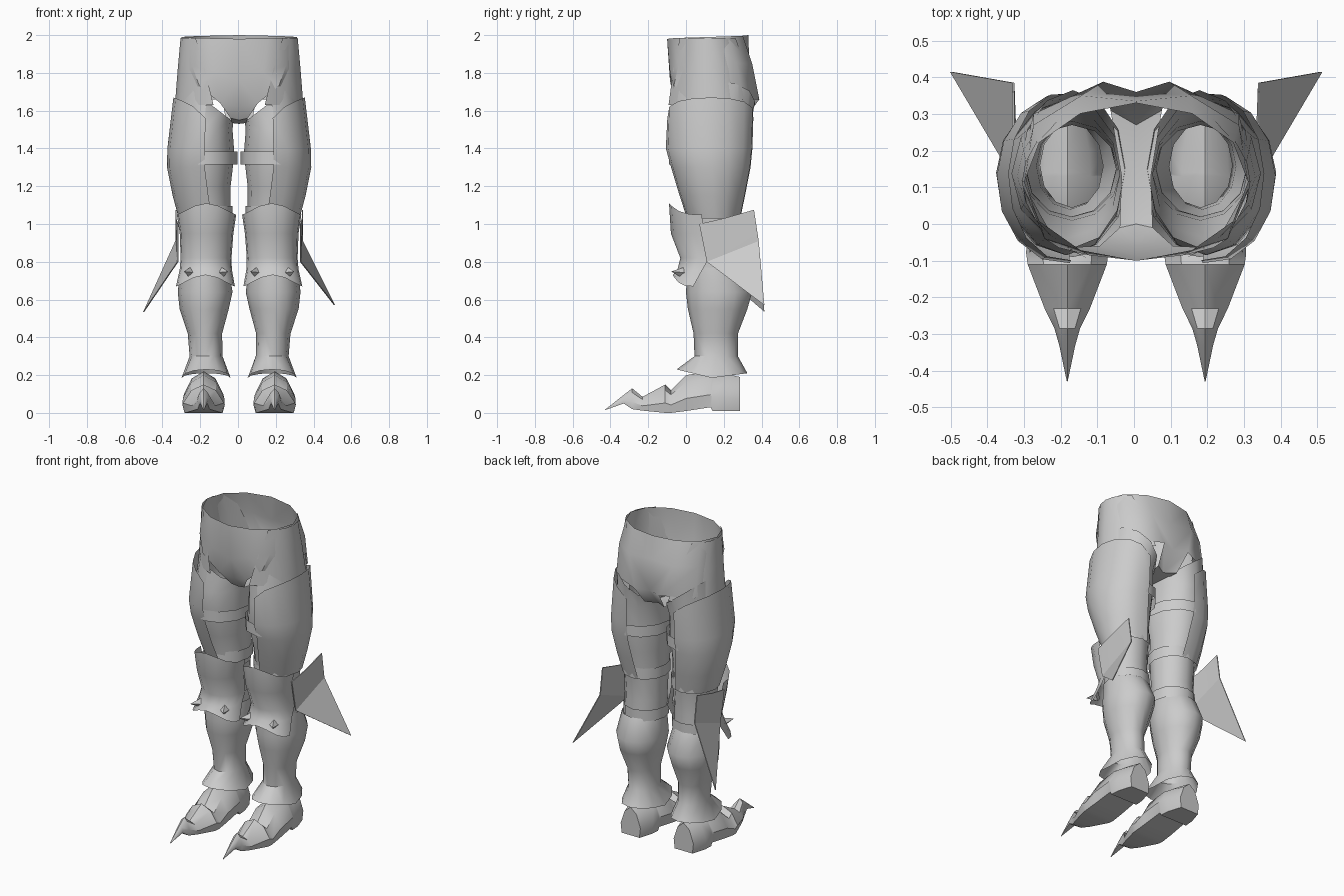
import bpy
import bmesh
from math import radians, sin, cos, pi
from mathutils import Vector, Matrix

cube = bpy.data.objects.get("Cube")
if cube:
    bpy.data.objects.remove(cube, do_unlink=True)

STEEL = bpy.data.materials.new("steel grey")
STEEL.use_nodes = True
STEEL.diffuse_color = (0.6, 0.6, 0.6, 1)
STEEL.node_tree.nodes["Principled BSDF"].inputs["Base Color"].default_value = STEEL.diffuse_color
MIDLINE = 0.006


def finish(name, bm, side=1, crease=40):
    """Turn a bmesh into an object, flipped to the requested side."""
    bmesh.ops.remove_doubles(bm, verts=bm.verts, dist=0.0005)
    bmesh.ops.recalc_face_normals(bm, faces=bm.faces)
    if side < 0:
        bmesh.ops.scale(bm, vec=(-1, 1, 1), verts=bm.verts)
        bmesh.ops.reverse_faces(bm, faces=bm.faces)
    bmesh.ops.translate(bm, vec=(MIDLINE, 0, 0), verts=bm.verts)
    mesh = bpy.data.meshes.new(name)
    bm.to_mesh(mesh)
    bm.free()
    mesh.materials.append(STEEL)
    mesh.shade_smooth()
    mesh.set_sharp_from_angle(angle=radians(crease))
    obj = bpy.data.objects.new(name, mesh)
    bpy.context.collection.objects.link(obj)
    return obj


def skin(bm, rows, closed=False):
    """Bridge equal rows of points with quads."""
    grid = [[bm.verts.new(p) for p in row] for row in rows]
    for low, high in zip(grid, grid[1:]):
        count = len(low)
        for i in range(count if closed else count - 1):
            j = (i + 1) % count
            bm.faces.new((low[i], low[j], high[j], high[i]))
    return grid


def no_lift(angle):
    return 0


def shell(name, side, rings, start=-180, end=180, steps=12, lifts=None, widen=0):
    """Loft oval rings (z, inner x, outer x, front y, back y).
    Angle 0 faces outward, -90 faces front; lifts shape the rim heights."""
    lifts = lifts or {}
    closed = end - start == 360
    rows = []
    for index, (z, x_in, x_out, y_front, y_back) in enumerate(rings):
        lift = lifts.get(index, no_lift)
        row = []
        for i in range(steps if closed else steps + 1):
            angle = radians(start + (end - start) * i / steps) * (1 + widen * index)
            row.append((
                (x_in + x_out) / 2 + (x_out - x_in) / 2 * cos(angle),
                (y_front + y_back) / 2 + (y_back - y_front) / 2 * sin(angle),
                z + lift(angle),
            ))
        rows.append(row)
    bm = bmesh.new()
    skin(bm, rows, closed)
    return finish(name, bm, side)


# Rim shapes
def hip_slope(angle):
    return 0.11 * cos(angle)


def outer_peak(angle):
    return 0.11 * max(0, cos(angle)) ** 0.5


def knee_peak(angle):
    return 0.06 * max(0, -sin(angle)) ** 3


def ankle_points(angle):
    return 0.035 * abs(sin(angle)) - 0.01 * sin(angle)


# Pelvis: half profile columns running front to back, below the oval waist
def build_pelvis():
    middle = [(0, -.085, 1.76), (.13, -.085, 1.8), (.25, -.04, 1.84), (.315, .115, 1.85),
              (.28, .27, 1.85), (.15, .35, 1.85), (0, .335, 1.85)]
    lower = [(0, -.045, 1.62), (.1, -.06, 1.64), (.21, -.065, 1.73), (.32, .13, 1.69),
             (.28, .3, 1.66), (.09, .388, 1.66), (0, .36, 1.66)]
    crotch = [(0, 0, 1.55), (0, .13, 1.53), (0, .27, 1.545), lower[-1]]
    inner_thigh = [(.045, -.01, 1.56), (.04, .13, 1.535), (.07, .31, 1.55), lower[-2]]
    waist = []
    for i in range(len(middle)):
        angle = pi * i / (len(middle) - 1)
        waist.append((.305 * sin(angle), .115 - .215 * cos(angle), 1.98 + .02 * angle / pi))
    bm = bmesh.new()
    for flip in (1, -1):
        def turn(points):
            return [(x * flip, y, z) for x, y, z in points]
        skin(bm, [turn(waist), turn(middle), turn(lower)])
        skin(bm, [turn(lower[:1] + crotch), turn(lower[1:2] + inner_thigh)])
    finish("pelvis", bm, crease=50)


# Boot: upper and sole swept from heel to pointed toe
def build_boot(name, side):
    stations = [(.285, .07, .19, .01), (.2, .1, .21, .01), (.14, .105, .22, .01),
                (.13, .105, .22, .03), (0, .11, .2, .01), (-.08, .112, .12, 0),
                (-.11, .108, .15, 0), (-.23, .062, .085, .012), (-.285, .035, .13, .02),
                (-.33, .022, .095, .05), (-.43, .001, .016, .014)]
    outline = [(-.9, 0), (-1, .35), (-.6, .8), (0, 1), (.6, .8), (1, .35), (.9, 0)]
    bm = bmesh.new()
    rows = [[(.188 + half * u, y, bottom + (top - bottom) * v) for u, v in outline]
            for y, half, top, bottom in stations]
    grid = skin(bm, rows, closed=True)
    bm.faces.new(grid[0])
    finish(name, bm, side, crease=35)


# Knee studs: small cones on the flared lip of the knee guard
def build_studs(name, side):
    bm = bmesh.new()
    for x, aim in ((.075, -.5), (.275, .5)):
        direction = Vector((aim, -1, .1))
        matrix = Matrix.Translation((x, -.045, .745)) @ direction.to_track_quat("Z", "Y").to_matrix().to_4x4()
        bmesh.ops.create_cone(bm, cap_ends=True, segments=4, radius1=.03, radius2=0,
                              depth=.075, matrix=matrix)
    finish(name, bm, side, crease=20)


# Knee wing: thin swept blade outside each knee
def build_wing(name, side):
    bm = bmesh.new()
    drop = 0 if side > 0 else -.035
    outline = [(.325, .07, 1), (.335, .2, 1.03), (.335, .36, 1.075), (.335, .385, .91),
               (.505, .415, .57 + drop), (.325, .11, .8)]
    front, rear = ([bm.verts.new((x + shift, y, z)) for x, y, z in outline] for shift in (.003, -.003))
    for layer in (front, rear):
        a, b, c, d, e, f = layer
        bm.faces.new((a, b, f))
        bm.faces.new((b, c, d))
        bm.faces.new((b, d, f))
        bm.faces.new((d, e, f))
    for i in range(len(front)):
        j = (i + 1) % len(front)
        bm.faces.new((front[i], front[j], rear[j], rear[i]))
    finish(name, bm, side, crease=20)


build_pelvis()
for label, side in (("left", 1), ("right", -1)):
    # Hip plate hanging from the waist
    shell(label + "_hip_plate", side, [
        (1.985, -.31, .31, -.105, .335), (1.82, -.31, .325, -.105, .36),
        (1.63, -.26, .34, -.105, .38)], -42, 42, 6, widen=.35)
    # Inner leg
    shell(label + "_leg", side, [
        (1.65, .03, .315, -.065, .365), (1.5, .035, .345, -.085, .34),
        (1.37, .025, .36, -.085, .335), (1.2, .045, .335, -.04, .31),
        (1.03, .045, .305, .01, .28), (.88, .05, .3, .02, .27),
        (.72, .055, .3, .02, .28)], lifts={0: hip_slope})
    # Straps round the thigh and behind the knee
    for number, ring in enumerate([(1.35, .008, .36, -.09, .345), (1.06, .035, .31, 0, .292),
                                   (.79, .04, .305, .01, .285)], 1):
        z, *oval = ring
        shell(f"{label}_strap_{number}", side, [(z - .035, *oval), (z + .035, *oval)])
    # Outer thigh plate
    shell(label + "_thigh_plate", side, [
        (1.56, .04, .348, -.1, .36), (1.4, .02, .38, -.108, .355),
        (1.3, .02, .382, -.08, .345), (1.15, .01, .352, -.035, .315),
        (1.03, 0, .32, .005, .29)], -96, 100, 8, lifts={0: outer_peak})
    # Knee guard, flared at top and bottom
    shell(label + "_knee_guard", side, [
        (1.05, .015, .33, -.09, .23), (.95, .03, .315, -.08, .24),
        (.82, .04, .31, -.03, .25), (.76, .038, .315, -.045, .2),
        (.67, .022, .335, -.07, .13)], -185, 5, 8, lifts={0: knee_peak, 4: knee_peak})
    # Shin guard with a pointed ankle flare
    shell(label + "_shin_guard", side, [
        (.77, .055, .31, .01, .29), (.64, .035, .325, 0, .35), (.55, .055, .315, .01, .325),
        (.42, .09, .272, .04, .275), (.3, .088, .262, .045, .275),
        (.185, .045, .305, -.05, .325)], lifts={5: ankle_points})
    build_studs(label + "_knee_studs", side)
    build_wing(label + "_knee_wing", side)
    build_boot(label + "_boot", side)
